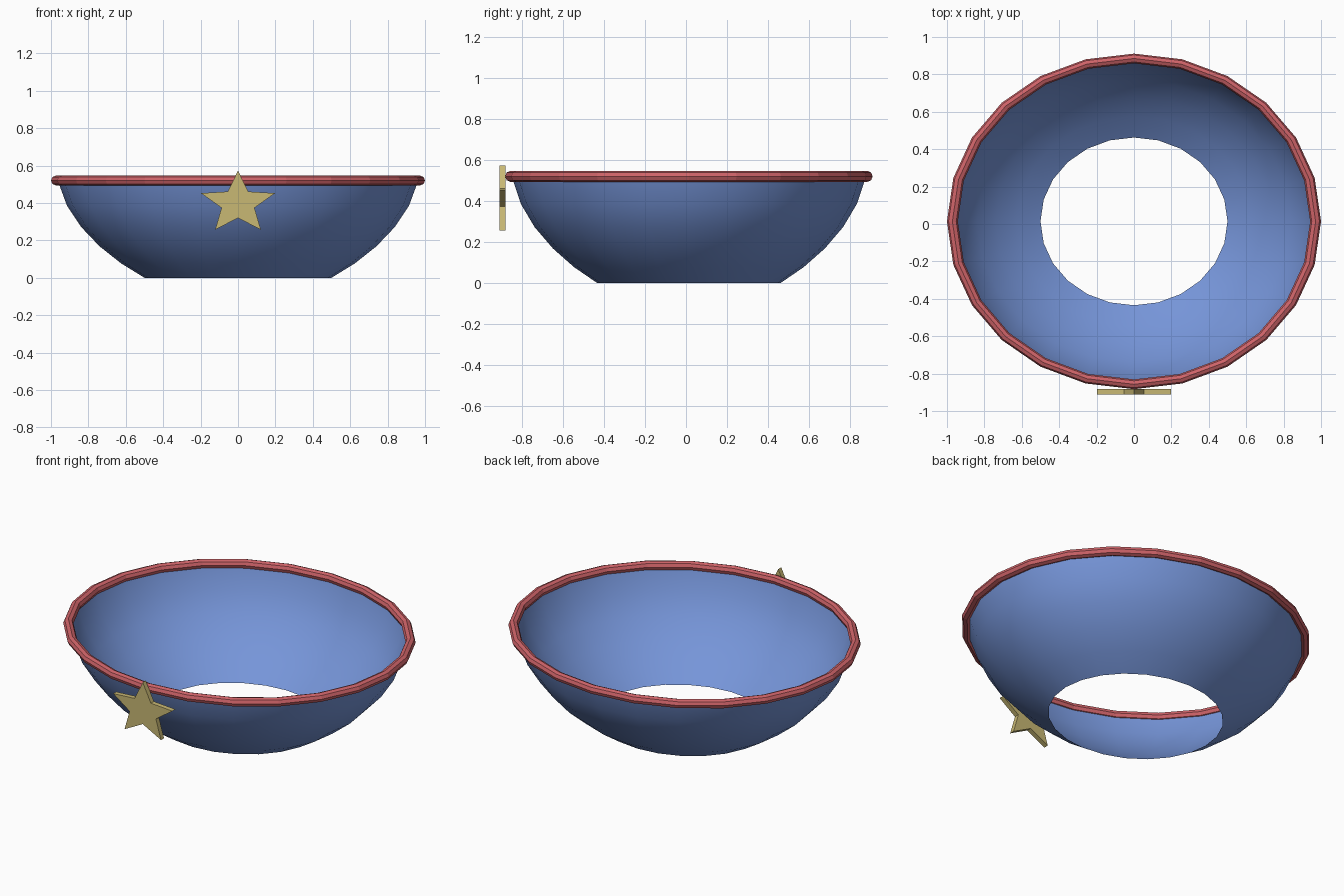
import bpy, bmesh, math

if "Cube" in bpy.data.objects:
    bpy.data.objects.remove(bpy.data.objects["Cube"], do_unlink=True)

SEGMENTS = 24
DEPTH = 0.897      # front-to-back squash of the oval bowl
CENTRE_Y = 0.014


def material(name, rgb):
    m = bpy.data.materials.new(name)
    m.use_nodes = True
    m.diffuse_color = (*rgb, 1)
    bsdf = m.node_tree.nodes["Principled BSDF"]
    bsdf.inputs["Base Color"].default_value = (*rgb, 1)
    bsdf.inputs["Roughness"].default_value = 0.7
    return m


def finish(bm, name, mat, smooth=False):
    mesh = bpy.data.meshes.new(name)
    for f in bm.faces:
        f.smooth = smooth
    bm.to_mesh(mesh)
    bm.free()
    mesh.materials.append(mat)
    obj = bpy.data.objects.new(name, mesh)
    bpy.context.collection.objects.link(obj)
    return obj


def oval_lathe(name, profile, mat, closed=False, smooth=False):
    """Sweep an (r, z) profile round the oval; profile order gives outward faces."""
    bm = bmesh.new()
    rings = []
    for i in range(SEGMENTS):
        a = 2 * math.pi * i / SEGMENTS
        rings.append([bm.verts.new((r * math.cos(a), CENTRE_Y + DEPTH * r * math.sin(a), z))
                      for r, z in profile])
    n = len(profile)
    for i in range(SEGMENTS):
        p, q = rings[i], rings[(i + 1) % SEGMENTS]
        for j in range(n if closed else n - 1):
            k = (j + 1) % n
            bm.faces.new((p[j], q[j], q[k], p[k]))
    return finish(bm, name, mat, smooth)


blue = material("bowl blue", (0.18, 0.30, 0.69))
red = material("rim red", (0.62, 0.125, 0.14))
gold = material("star gold", (0.58, 0.48, 0.175))

# Open-bottomed curved wall
wall = [(0.5, 0), (0.625, 0.077), (0.74, 0.168), (0.84, 0.273),
        (0.914, 0.385), (0.955, 0.495), (0.963, 0.52)]
oval_lathe("bowl_wall", wall, blue, smooth=True)

# Faceted octagonal tube round the lip
tube = [(0.971 + 0.029 * math.cos(math.pi * k / 4),
         0.52 + 0.027 * math.sin(math.pi * k / 4)) for k in range(8)]
oval_lathe("rim", tube, red, closed=True)

# Five-pointed star plate on the front
bm = bmesh.new()
points = []
for k in range(10):
    a = math.pi * k / 5
    s = 1 if k % 2 == 0 else 0.445
    points.append(bm.verts.new((0.208 * s * math.sin(a), -0.911, 0.398 + 0.175 * s * math.cos(a))))
face = bm.faces.new(points)
back = bmesh.ops.extrude_face_region(bm, geom=[face])["geom"]
bmesh.ops.translate(bm, vec=(0, 0.029, 0),
                    verts=[g for g in back if isinstance(g, bmesh.types.BMVert)])
bmesh.ops.recalc_face_normals(bm, faces=bm.faces)
finish(bm, "front_star", gold)
